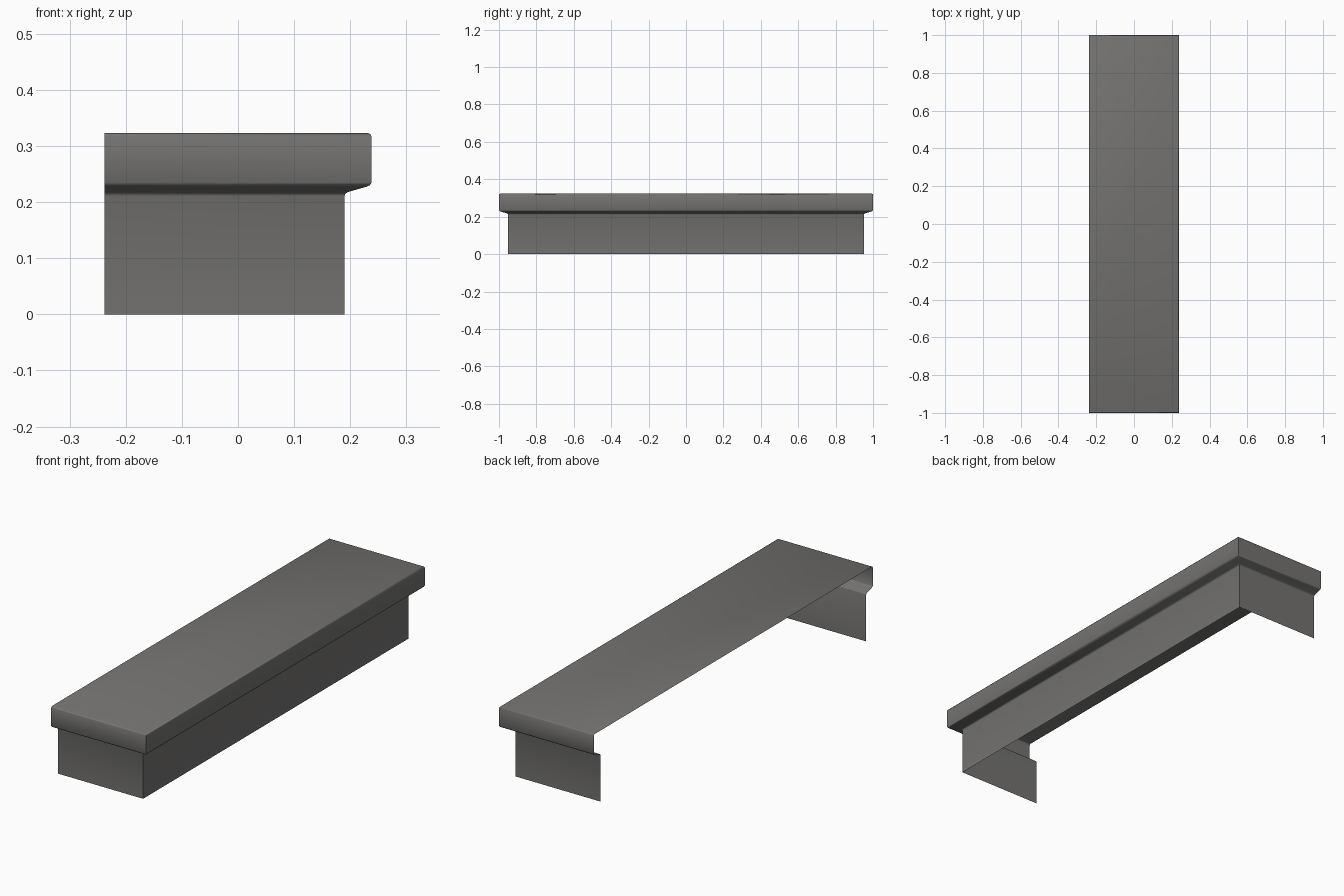
import bpy, bmesh, math

if "Cube" in bpy.data.objects:
    bpy.data.objects.remove(bpy.data.objects["Cube"])

X, Y, H = 0.238, 1.0, 0.323

# Moulding profile: (inset from outer edge, height), bottom to top
profile = [(0.048, 0.0), (0.048, 0.211), (0.0465, 0.215), (0.042, 0.218),
           (0.009, 0.2275), (0.003, 0.230), (0.0, 0.235),
           (0.0, 0.317), (0.002, 0.321), (0.006, H)]

grey = bpy.data.materials.new("warm_grey")
grey.diffuse_color = (0.175, 0.172, 0.167, 1)
grey.use_nodes = True
grey.node_tree.nodes["Principled BSDF"].inputs["Base Color"].default_value = grey.diffuse_color


def make_object(name, rows, cap=False):
    """Skin quads between successive rows of points, or fill a single row."""
    bm = bmesh.new()
    rings = [[bm.verts.new(p) for p in row] for row in rows]
    for a, b in zip(rings, rings[1:]):
        for i in range(len(a) - 1):
            bm.faces.new((a[i], a[i + 1], b[i + 1], b[i]))
    if cap:
        bm.faces.new(rings[-1])
    mesh = bpy.data.meshes.new(name)
    bm.to_mesh(mesh)
    bm.free()
    mesh.materials.append(grey)
    ob = bpy.data.objects.new(name, mesh)
    bpy.context.collection.objects.link(ob)
    bpy.ops.object.select_all(action='DESELECT')
    ob.select_set(True)
    bpy.context.view_layer.objects.active = ob
    bpy.ops.object.shade_smooth_by_angle(angle=math.radians(40))
    return ob


def path(inset, z):
    """Mitred path round three sides, left open at the -x side."""
    x, y = X - inset, Y - inset
    return [(-X, -y, z), (x, -y, z), (x, y, z), (-X, y, z)]


# Open-backed ledge: moulded wall on three sides with a flat top
make_object("ledge_shell", [path(*p) for p in profile], cap=True)
